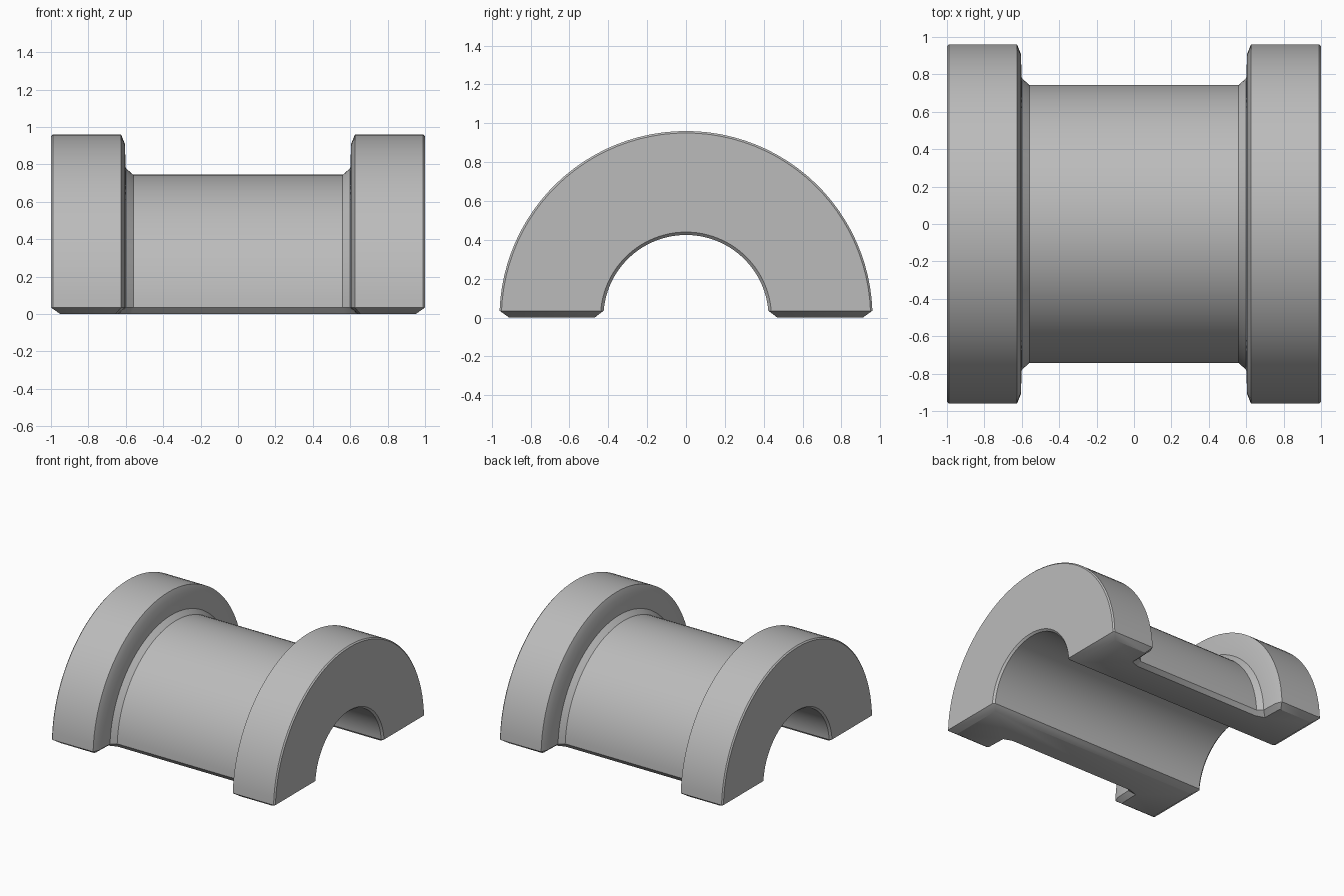
import bpy, bmesh
from math import asin, cos, sin, pi

if "Cube" in bpy.data.objects:
    bpy.data.objects.remove(bpy.data.objects["Cube"])

SEGMENTS = 48
LIP = 0.035  # height of the chamfer round the flat underside

# Single flat colour
grey = bpy.data.materials.new("plain grey")
grey.use_nodes = True
colour = (0.5, 0.5, 0.5, 1)
grey.diffuse_color = colour
grey.node_tree.nodes["Principled BSDF"].inputs["Base Color"].default_value = colour

# Right half of the wall section: (x, radius, chamfered x, chamfered radius)
half = [
    (0.985, 0.425, 0.945, 0.47),   # bore end
    (1.0, 0.44, 0.95, 0.475),
    (1.0, 0.95, 0.95, 0.905),      # outer rim
    (0.99, 0.96, 0.945, 0.91),
    (0.625, 0.96, 0.655, 0.91),    # inner rim
    (0.605, 0.91, 0.645, 0.90),
    (0.60, 0.78, 0.64, 0.745),     # fillet to the sleeve
    (0.56, 0.745, 0.57, 0.72),
]
section = half + [(-x, r, -xi, ri) for x, r, xi, ri in reversed(half)]


def half_revolve(name, section):
    """Sweep a closed section half a turn about x, with chamfered flat feet."""
    bm = bmesh.new()
    rings = [[bm.verts.new((x, -r, 0)) for _, _, x, r in section]]
    for i in range(SEGMENTS + 1):
        ring = []
        for x, r, _, _ in section:
            start = asin(LIP / r)
            a = start + (pi - 2 * start) * i / SEGMENTS
            ring.append(bm.verts.new((x, -r * cos(a), r * sin(a))))
        rings.append(ring)
    rings.append([bm.verts.new((x, r, 0)) for _, _, x, r in section])
    n = len(section)
    for a, b in zip(rings, rings[1:]):
        for j in range(n):
            k = (j + 1) % n
            bm.faces.new((a[j], a[k], b[k], b[j]))
    bm.faces.new(rings[0])
    bm.faces.new(rings[-1])
    bmesh.ops.recalc_face_normals(bm, faces=bm.faces)
    mesh = bpy.data.meshes.new(name)
    bm.to_mesh(mesh)
    bm.free()
    mesh.materials.append(grey)
    obj = bpy.data.objects.new(name, mesh)
    bpy.context.collection.objects.link(obj)
    return obj


# Flanged half sleeve
sleeve = half_revolve("flanged_half_sleeve", section)
bpy.ops.object.select_all(action="DESELECT")
sleeve.select_set(True)
bpy.context.view_layer.objects.active = sleeve
bpy.ops.object.shade_smooth_by_angle(angle=pi / 6)
